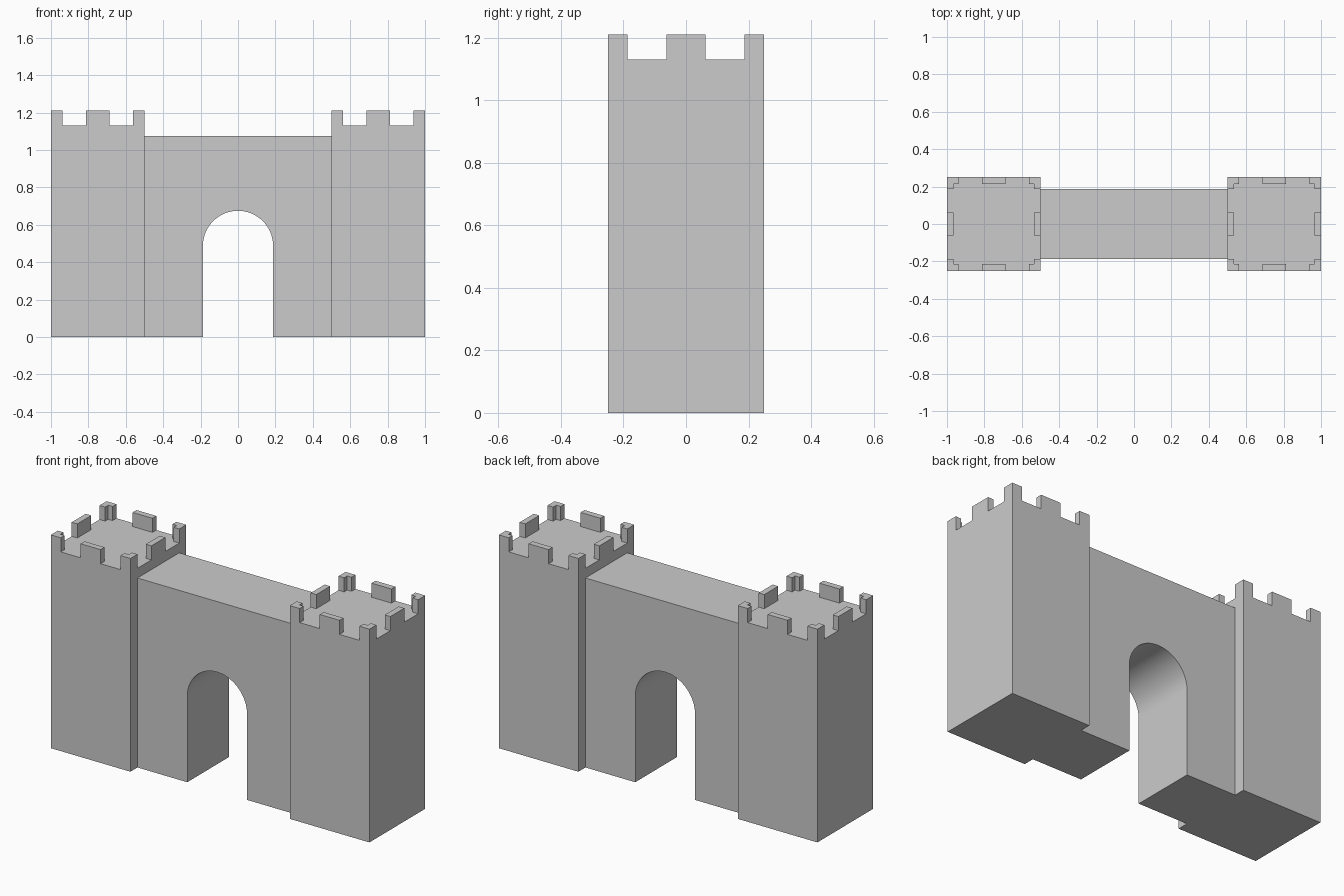
import bpy, bmesh, math

if "Cube" in bpy.data.objects:
    bpy.data.objects.remove(bpy.data.objects["Cube"])

WALL_TOP, FLOOR, MERLON_TOP = 1.075, 1.13, 1.21


def finish(bm, name):
    bmesh.ops.recalc_face_normals(bm, faces=bm.faces)
    mesh = bpy.data.meshes.new(name)
    bm.to_mesh(mesh)
    bm.free()
    obj = bpy.data.objects.new(name, mesh)
    bpy.context.collection.objects.link(obj)
    return obj


def extrude(bm, faces, vec):
    out = bmesh.ops.extrude_face_region(bm, geom=faces)["geom"]
    verts = [g for g in out if isinstance(g, bmesh.types.BMVert)]
    bmesh.ops.translate(bm, verts=verts, vec=vec)


# Tower: gridded roof extruded down to the ground, rim cells raised as merlons
def tower(name, cx):
    cuts = [-0.25, -0.215, -0.1875, -0.0625, 0.0625, 0.1875, 0.215, 0.25]
    n = len(cuts) - 1
    bm = bmesh.new()
    v = [[bm.verts.new((cx + x, y, FLOOR)) for y in cuts] for x in cuts]
    solid = (0, 1, 3, 5, 6)
    roof, merlons = [], []
    for i in range(n):
        for j in range(n):
            f = bm.faces.new((v[i][j], v[i + 1][j], v[i + 1][j + 1], v[i][j + 1]))
            roof.append(f)
            on_rim = i in (0, n - 1) or j in (0, n - 1)
            if on_rim and i in solid and j in solid:
                merlons.append(f)
    extrude(bm, roof, (0, 0, -FLOOR))
    extrude(bm, merlons, (0, 0, MERLON_TOP - FLOOR))
    bmesh.ops.recalc_face_normals(bm, faces=bm.faces)
    bmesh.ops.dissolve_limit(bm, angle_limit=0.01, verts=bm.verts, edges=bm.edges)
    return finish(bm, name)


# Gate wall: profile with a round-headed opening, extruded through the depth
def gate_wall(name, half=0.5, depth=0.187, r=0.1875, spring=0.487, steps=48):
    arch = [(r * math.cos(math.pi * k / steps), spring + r * math.sin(math.pi * k / steps))
            for k in range(steps + 1)]
    profile = [(half, WALL_TOP), (half, 0), (r, 0)] + arch
    profile += [(-r, 0), (-half, 0), (-half, WALL_TOP)]
    bm = bmesh.new()
    face = bm.faces.new([bm.verts.new((x, -depth, z)) for x, z in profile])
    extrude(bm, [face], (0, 2 * depth, 0))
    return finish(bm, name)


tower("left_tower", -0.75)
tower("right_tower", 0.75)
gate_wall("gate_wall")
